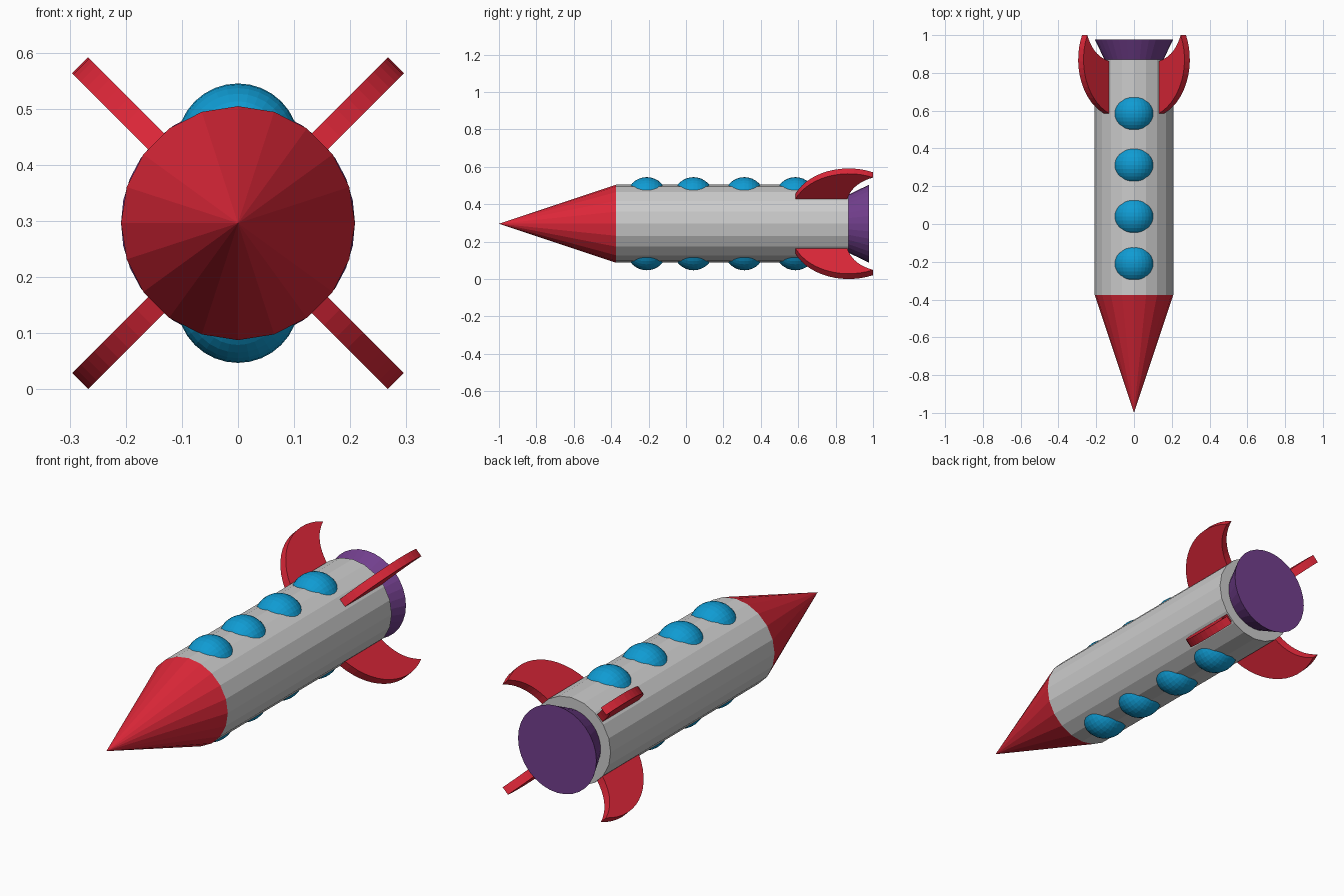
import bpy, bmesh, math
from mathutils import Matrix, Vector

if "Cube" in bpy.data.objects:
    bpy.data.objects.remove(bpy.data.objects["Cube"])

CZ = 0.296      # height of the rocket axis
R = 0.2085      # body radius
SIDES = 20


def material(name, rgb):
    m = bpy.data.materials.new(name)
    m.diffuse_color = (*rgb, 1)
    m.use_nodes = True
    m.node_tree.nodes["Principled BSDF"].inputs["Base Color"].default_value = m.diffuse_color
    return m


red = material("red", (0.72, 0.02, 0.04))
blue = material("blue", (0.005, 0.33, 0.65))
purple = material("purple", (0.17, 0.05, 0.27))


def add_object(name, bm, mat=None):
    bmesh.ops.recalc_face_normals(bm, faces=bm.faces)
    me = bpy.data.meshes.new(name)
    bm.to_mesh(me)
    bm.free()
    if mat:
        me.materials.append(mat)
    ob = bpy.data.objects.new(name, me)
    bpy.context.collection.objects.link(ob)
    return ob


def tapered(name, y0, r0, y1, r1, mat=None, sides=SIDES):
    """Cone or cylinder along y, with radius r0 at y0 and r1 at y1."""
    bm = bmesh.new()
    bmesh.ops.create_cone(bm, cap_ends=True, segments=sides,
                          radius1=r0, radius2=r1, depth=y1 - y0)
    bm.transform(Matrix.Translation((0, (y0 + y1) / 2, CZ))
                 @ Matrix.Rotation(-math.pi / 2, 4, 'X'))
    return add_object(name, bm, mat)


# Fuselage, nose and exhaust nozzle
tapered("body", -0.375, R, 0.87, R)
tapered("nose_cone", -1.0, 0, -0.375, R, red)
tapered("nozzle", 0.865, 0.153, 0.978, R, purple, 32)

# Portholes: rows of domes on the top and bottom
for side, label in ((1, "top"), (-1, "bottom")):
    for i, y in enumerate((-0.21, 0.04, 0.312, 0.585)):
        bm = bmesh.new()
        bmesh.ops.create_uvsphere(bm, u_segments=32, v_segments=16, radius=0.109)
        bm.transform(Matrix.Translation((0, y, CZ + side * 0.14))
                     @ Matrix.Rotation(math.pi / 2, 4, 'X'))
        add_object(f"window_{label}_{i + 1}", bm, blue)

# Fin outline in (y, radius): circular outer edge, curved-in trailing edge
cy, cr, rad = 0.87, 0.091, 0.307
a0 = math.atan2(0.205 - cr, 0.585 - cy)
a1 = math.acos((1.0 - cy) / rad)
outline = []
for i in range(15):
    a = a0 + (a1 - a0) * i / 14
    outline.append((cy + rad * math.cos(a), cr + rad * math.sin(a)))
p0, p1, p2 = Vector(outline[-1]), Vector((0.889, 0.326)), Vector((0.862, 0.205))
for i in range(1, 10):
    t = i / 9
    outline.append(tuple(p0 * (1 - t) ** 2 + p1 * 2 * t * (1 - t) + p2 * t * t))

# Four fins on the diagonals
THICK = 0.04
for k in range(4):
    bm = bmesh.new()
    face = bm.faces.new([bm.verts.new((-THICK / 2, y, r)) for y, r in outline])
    ext = bmesh.ops.extrude_face_region(bm, geom=[face], use_keep_orig=True)
    verts = [g for g in ext["geom"] if isinstance(g, bmesh.types.BMVert)]
    bmesh.ops.translate(bm, verts=verts, vec=(THICK, 0, 0))
    bm.transform(Matrix.Translation((0, 0, CZ))
                 @ Matrix.Rotation(math.radians(45 + 90 * k), 4, 'Y'))
    add_object(f"fin_{k + 1}", bm, red)
